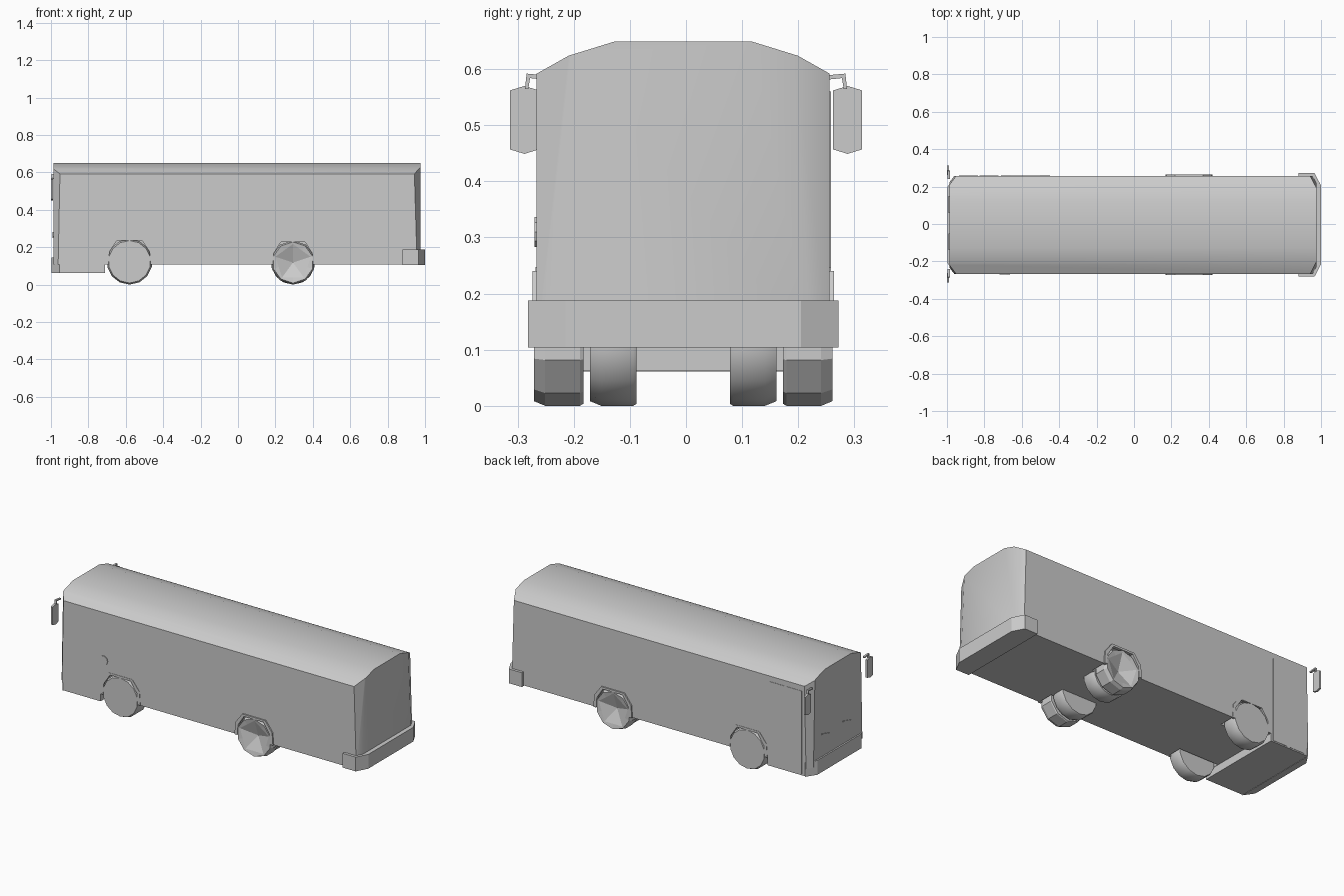
import bpy, bmesh, math
from mathutils import Vector

cube = bpy.data.objects.get("Cube")
if cube:
    bpy.data.objects.remove(cube, do_unlink=True)

paint = bpy.data.materials.new("plain_grey")
paint.use_nodes = True
GREY = (0.6, 0.6, 0.6, 1)
paint.diffuse_color = GREY
paint.node_tree.nodes["Principled BSDF"].inputs["Base Color"].default_value = GREY

CY = -0.005          # centre line of the coach
HW = 0.261           # half width of the body


def finish(name, bm, smooth=False):
    bmesh.ops.recalc_face_normals(bm, faces=bm.faces)
    me = bpy.data.meshes.new(name)
    bm.to_mesh(me)
    bm.free()
    ob = bpy.data.objects.new(name, me)
    bpy.context.collection.objects.link(ob)
    me.materials.append(paint)
    if smooth:
        bpy.ops.object.select_all(action='DESELECT')
        ob.select_set(True)
        bpy.context.view_layer.objects.active = ob
        bpy.ops.object.shade_smooth_by_angle(angle=math.radians(35))
    return ob


def prism_mesh(points, axis, lo, hi):
    """Extrude a flat outline along x, y or z; outline holds the other two axes in order."""
    bm = bmesh.new()

    def place(p, d):
        c = list(p)
        c.insert("xyz".index(axis), d)
        return c
    a = [bm.verts.new(place(p, lo)) for p in points]
    b = [bm.verts.new(place(p, hi)) for p in points]
    bm.faces.new(a)
    bm.faces.new(b[::-1])
    n = len(points)
    for i in range(n):
        bm.faces.new((a[i], a[(i + 1) % n], b[(i + 1) % n], b[i]))
    return bm


def prism(name, points, axis, lo, hi, smooth=False):
    return finish(name, prism_mesh(points, axis, lo, hi), smooth)


def mirrored(half):
    """Complete a (u, y) plan outline across the centre line."""
    return [(u, CY + y) for u, y in half] + [(u, CY - y) for u, y in reversed(half)]


# Body shell: roof section swept along x, with the four corners cut off
half = [(HW, 0.108), (HW, 0.592), (0.204, 0.624), (0.123, 0.649)]
section = [(CY + y, z) for y, z in half] + [(CY - y, z) for y, z in reversed(half)]
bm = prism_mesh(section, "x", -0.987, 0.975)
for end, x_face, x_side, y_face, tilt in ((1, 0.975, 0.943, 0.2, 0.03),
                                          (-1, -0.987, -0.952, 0.215, 0.02)):
    for side in (1, -1):
        normal = Vector((end * (HW - y_face), side * abs(x_face - x_side), tilt * (HW - y_face)))
        cut = bmesh.ops.bisect_plane(bm, geom=bm.verts[:] + bm.edges[:] + bm.faces[:],
                                     plane_co=(x_side, CY + side * HW, 0.59),
                                     plane_no=normal.normalized(), clear_outer=True)
        edges = [g for g in cut["geom_cut"] if isinstance(g, bmesh.types.BMEdge)]
        bmesh.ops.holes_fill(bm, edges=edges, sides=0)
body = finish("body", bm)


# Wheel wells cut into the lower sides
def arch(cx, w, top, base):
    return [(cx - w, base), (cx - w * 0.96, top - 0.06), (cx - w * 0.6, top),
            (cx + w * 0.6, top), (cx + w * 0.96, top - 0.06), (cx + w, base)]


WELLS = (("nose", -0.58, 0.13, 0.247), ("tail", 0.294, 0.125, 0.24))
for label, cx, w, top in WELLS:
    for s, side in ((-1, "front"), (1, "back")):
        y1, y2 = sorted((CY + s * 0.165, CY + s * 0.32))
        cutter = prism(f"{label}_{side}_well_cutter", arch(cx, w, top, 0.05), "y", y1, y2)
        cutter.hide_render = True
        cutter.hide_viewport = True
        mod = body.modifiers.new("well", "BOOLEAN")
        mod.object = cutter
        mod.solver = "EXACT"
bpy.context.view_layer.update()
bpy.ops.object.select_all(action='DESELECT')
body.select_set(True)
bpy.context.view_layer.objects.active = body
for mod in list(body.modifiers):
    bpy.ops.object.modifier_apply(modifier=mod.name)
for ob in [o for o in bpy.data.objects if o.name.endswith("_well_cutter")]:
    bpy.data.objects.remove(ob, do_unlink=True)
bpy.ops.object.shade_smooth_by_angle(angle=math.radians(35))

# Thin raised lips around the wheel wells
for label, cx, w, top in WELLS:
    for s, side in ((-1, "front"), (1, "back")):
        outer = arch(cx, w, top, 0.108)
        inner = arch(cx, w - 0.018, top - 0.012, 0.108)
        out = 0.008 if label == "tail" else 0.002
        y1, y2 = sorted((CY + s * (HW - 0.01), CY + s * (HW + out)))
        prism(f"{label}_{side}_arch_lip", outer + inner[::-1], "y", y1, y2)

# Low skirt and bumper at the nose, wrap-around bumper at the tail
prism("nose_skirt", mirrored([(-0.71, HW), (-0.955, HW), (-0.987, 0.213)]), "z", 0.063, 0.11)
prism("nose_bumper", mirrored([(-0.957, HW + 0.002), (-0.996, 0.205)]), "z", 0.061, 0.145)
prism("tail_bumper", mirrored([(0.88, 0.277), (0.965, 0.277), (1.0, 0.21)]), "z", 0.104, 0.188)


# Wheels: a bevelled drum, optionally with a five-sided hollow hub
def wheel(name, cx, r, y_in, y_out, hub=False):
    bm = bmesh.new()
    n = 10 if hub else 14
    step = 1 if y_out > y_in else -1

    def ring(y, radius, star=False):
        vs = []
        for i in range(n):
            t = 2 * math.pi * i / n + math.pi / 2
            k = radius * (math.cos(math.pi / 5) if star and i % 2 else 1)
            vs.append(bm.verts.new((cx + k * math.cos(t), y, r + k * math.sin(t))))
        return vs
    rings = [ring(y_in, r * 0.97), ring(y_in + step * 0.006, r),
             ring(y_out - step * 0.02, r), ring(y_out, r * 0.93)]
    if hub:
        rings.append(ring(y_out - step * 0.004, r * 0.84, True))
    for a, b in zip(rings, rings[1:]):
        for i in range(n):
            j = (i + 1) % n
            bm.faces.new((a[i], a[j], b[j], b[i]))
    bm.faces.new(rings[0])
    if hub:
        centre = bm.verts.new((cx, y_out - step * 0.04, r))
        for i in range(0, n, 2):
            bm.faces.new((rings[-1][i], rings[-1][i + 1], rings[-1][(i + 2) % n], centre))
    else:
        bm.faces.new(rings[-1])
    return finish(name, bm, not hub)


for s, side in ((-1, "front"), (1, "back")):
    wheel(f"nose_{side}_wheel", -0.58, 0.122, CY + s * 0.178, CY + s * 0.263)
    wheel(f"tail_{side}_outer_wheel", 0.294, 0.118, CY + s * 0.178, CY + s * 0.266, True)
    wheel(f"tail_{side}_inner_wheel", 0.294, 0.117, CY + s * 0.083, CY + s * 0.166)

# Door mirrors on bent arms at the nose
for s, side in ((-1, "front"), (1, "back")):
    plate = [(0.262, 0.457), (0.288, 0.449), (0.314, 0.457),
             (0.314, 0.562), (0.288, 0.57), (0.262, 0.562)]
    prism(f"{side}_mirror", [(s * y, z) for y, z in plate], "x", -1.0, -0.988)
    arm = [(0.24, 0.588), (0.284, 0.592), (0.287, 0.565), (0.281, 0.565), (0.278, 0.584), (0.24, 0.58)]
    prism(f"{side}_mirror_arm", [(s * y, z) for y, z in arm], "x", -0.997, -0.985)

# Double door on the back side, near the nose
for i, x in enumerate((-0.935, -0.825)):
    prism(f"door_leaf_{i + 1}", [(x, 0.07), (x + 0.1, 0.07), (x + 0.1, 0.56), (x, 0.56)],
          "y", CY + HW - 0.002, CY + HW + 0.002)

# Round cap on the front side, and a pair of wipers on the windscreen
cap = [(-0.69 + 0.028 * math.cos(t * math.pi / 5), 0.31 + 0.028 * math.sin(t * math.pi / 5))
       for t in range(10)]
prism("side_cap", cap, "y", CY - HW - 0.004, CY - HW + 0.002)
for i, y in enumerate((-0.14, 0.06)):
    prism(f"wiper_{i + 1}", [(y, 0.25), (y + 0.09, 0.275), (y + 0.09, 0.281), (y, 0.256)],
          "x", -0.991, -0.985)
